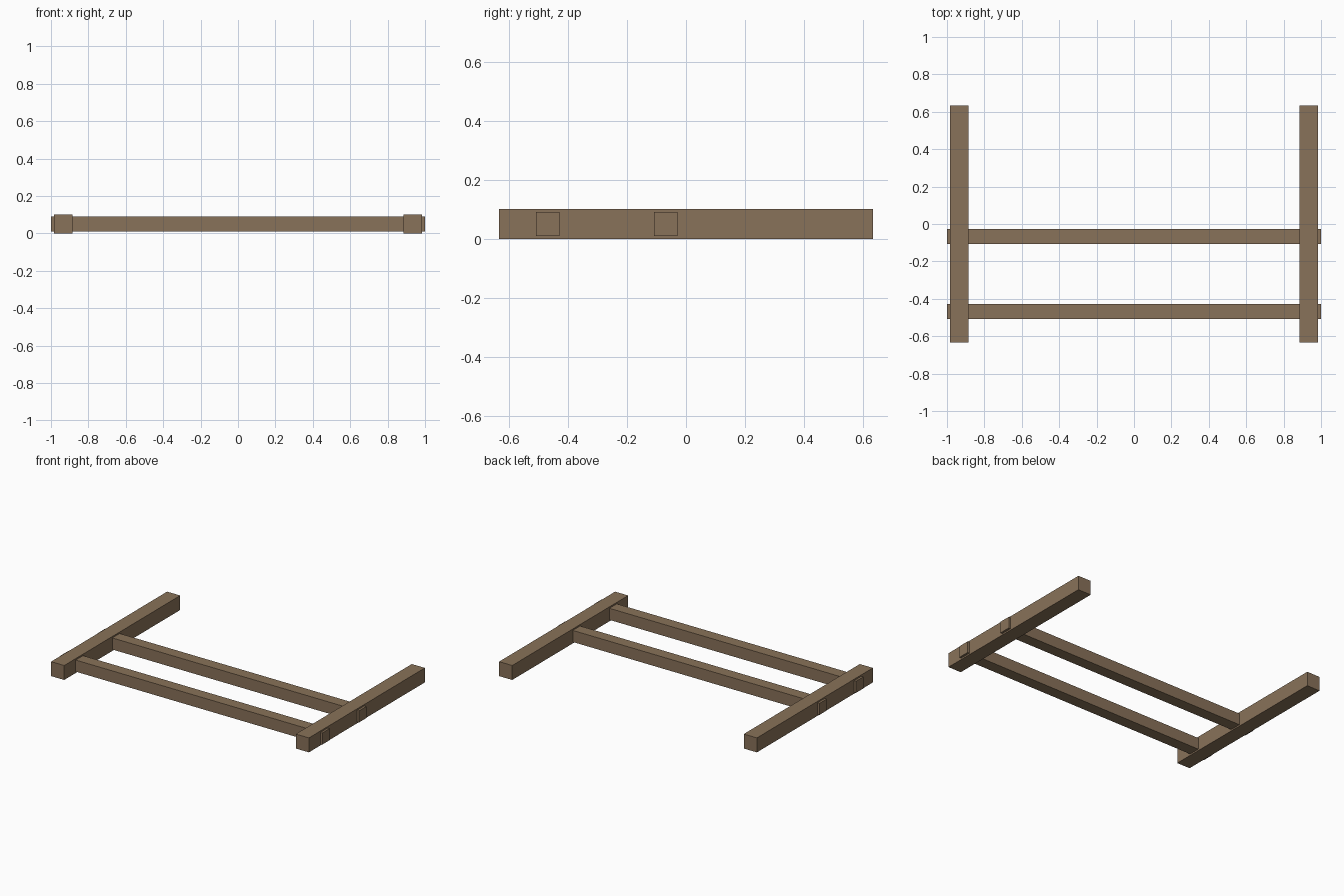
import bpy

cube = bpy.data.objects.get("Cube")
if cube:
    bpy.data.objects.remove(cube, do_unlink=True)

# Single timber colour
WOOD = (0.25, 0.168, 0.1, 1)
wood = bpy.data.materials.new("brown_wood")
wood.use_nodes = True
wood.diffuse_color = WOOD
bsdf = next(n for n in wood.node_tree.nodes if n.type == 'BSDF_PRINCIPLED')
bsdf.inputs["Base Color"].default_value = WOOD


def beam(name, centre, size):
    bpy.ops.mesh.primitive_cube_add(size=1, location=centre)
    obj = bpy.context.object
    obj.name = name
    obj.scale = size
    bpy.ops.object.transform_apply(location=False, rotation=False, scale=True)
    obj.data.materials.append(wood)
    return obj


# Side runners resting on the ground
for name, side in (("left_runner", 1), ("right_runner", -1)):
    beam(name, (side * 0.935, 0, 0.05), (0.1, 1.266, 0.1))

# Crossbars whose ends poke through the runners
for name, y in (("front_crossbar", -0.468), ("middle_crossbar", -0.068)):
    beam(name, (0, y, 0.05), (2, 0.08, 0.08))
